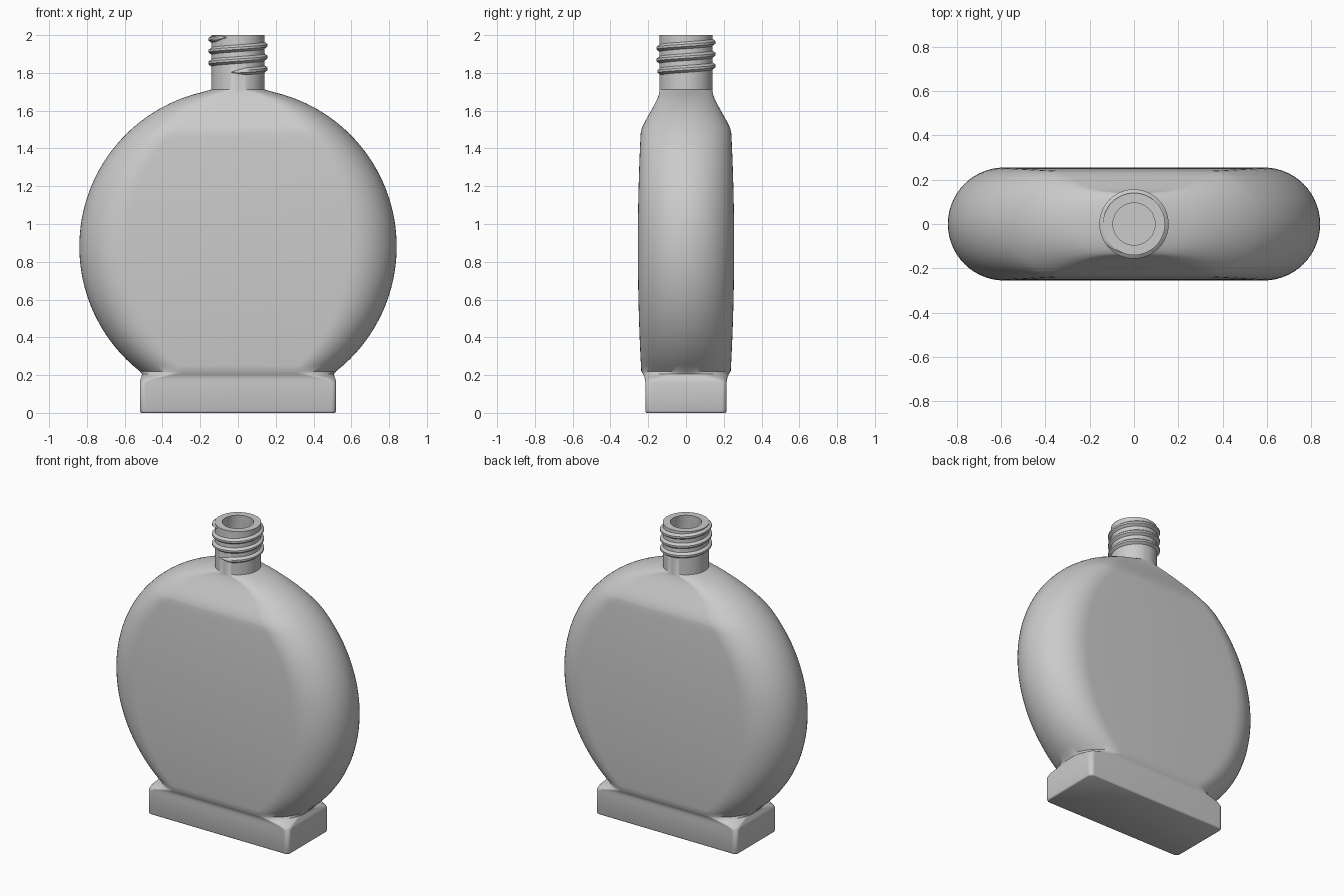
import bpy, bmesh
from math import sin, cos, pi, sqrt, radians

if "Cube" in bpy.data.objects:
    bpy.data.objects.remove(bpy.data.objects["Cube"])

ARC = 14      # segments in each corner arc
WALL = 0.045  # glass thickness


def section(z, w, d, r):
    """Rounded rectangle of half width w, half depth d, corner radius r."""
    r = min(r, w, d)
    pts = []
    for i, (sx, sy) in enumerate([(1, 1), (-1, 1), (-1, -1), (1, -1)]):
        for j in range(ARC + 1):
            a = (i + j / ARC) * pi / 2
            pts.append((sx * (w - r) + r * cos(a), sy * (d - r) + r * sin(a), z))
    return pts


def finish(name, bm, angle):
    bmesh.ops.remove_doubles(bm, verts=bm.verts, dist=1e-5)
    bmesh.ops.recalc_face_normals(bm, faces=bm.faces)
    me = bpy.data.meshes.new(name)
    bm.to_mesh(me)
    bm.free()
    ob = bpy.data.objects.new(name, me)
    bpy.context.collection.objects.link(ob)
    bpy.ops.object.select_all(action='DESELECT')
    ob.select_set(True)
    bpy.context.view_layer.objects.active = ob
    bpy.ops.object.shade_smooth_by_angle(angle=radians(angle))


def loft(name, rings, angle, closed=False):
    bm = bmesh.new()
    loops = [[bm.verts.new(p) for p in ring] for ring in rings]
    for a, b in zip(loops, loops[1:]):
        n = len(a)
        for i in range(n):
            j = (i + 1) % n
            bm.faces.new((a[i], a[j], b[j], b[i]))
    bm.faces.new(loops[0])
    bm.faces.new(loops[-1])
    finish(name, bm, angle)


def round_width(z):
    return max(0.14, sqrt(max(0, 0.84 ** 2 - (z - 0.88) ** 2)))


# Foot block blending into the rounded body: z, half width, half depth, corner radius
foot = [(0, .512, .207, .022), (.003, .517, .212, .027), (.01, .52, .215, .03),
        (.16, .52, .215, .03), (.178, .517, .217, .06), (.192, .51, .221, .12),
        (.206, .509, .228, .19)]
# Disc-shaped body with gently bulging faces
body = []
for i in range(41):
    z = 0.22 + 1.26 * i / 40
    d = 0.255 - 0.015 * ((z - 0.88) / 0.6) ** 2
    body.append((z, round_width(z), d, d))
# Shoulder sloping into the round neck
for z, d in [(1.5, .236), (1.525, .226), (1.55, .213), (1.58, .196), (1.61, .179),
             (1.64, .163), (1.665, .151), (1.685, .144), (1.70, .141)]:
    body.append((z, round_width(z), d, d))
neck = [(1.712, .14, .14, .14), (2.0, .14, .14, .14)]

outer = foot + body + neck
# Inner cavity wall, running back down from the lip
inner = [(2.0, .095, .095, .095)]
for z, w, d, r in reversed(body):
    inner.append((z, w - WALL, d - WALL, d - WALL))
inner += [(.16, .47, .165, .06), (.06, .47, .165, .03)]
loft("bottle", [section(*s) for s in outer + inner], 40)

# Screw thread: tapered ridge swept along a helix
TURNS, STEPS, PITCH = 3.0, 150, 0.0625
profile = [(-.008, -.024), (.008, -.013), (.0165, -.006), (.0165, .006),
           (.008, .013), (-.008, .024)]
rings = []
for i in range(STEPS + 1):
    t = TURNS * i / STEPS
    a = radians(-110) + 2 * pi * t
    fade = max(0.02, min(1, t * 10, (TURNS - t) * 10))
    z0 = 1.802 + PITCH * t
    rings.append([((.14 + (dr * fade if dr > 0 else dr)) * cos(a),
                   (.14 + (dr * fade if dr > 0 else dr)) * sin(a),
                   min(z0 + dz * fade, 1.998)) for dr, dz in profile])
loft("neck_thread", rings, 50)
